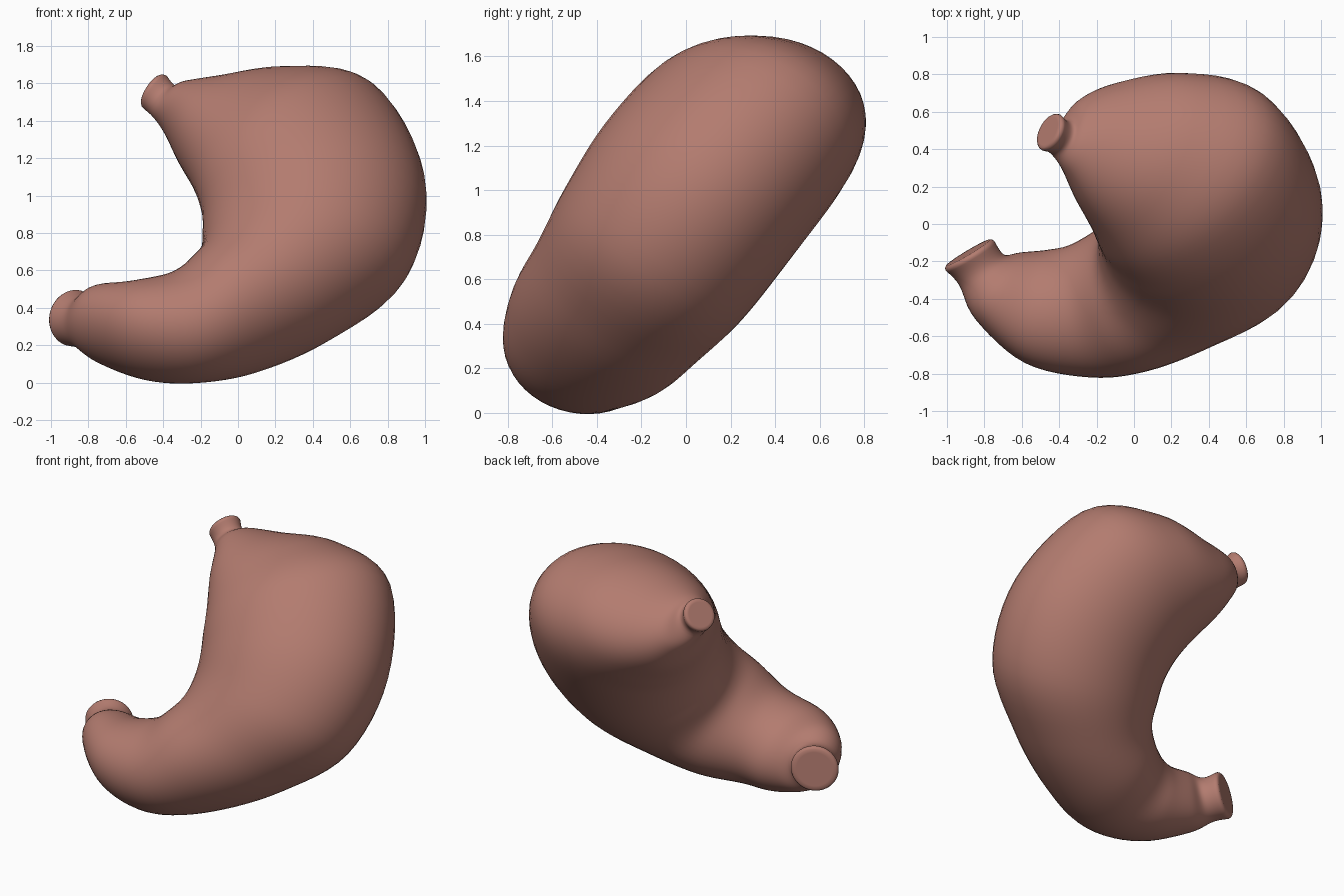
import bpy, bmesh, math
from mathutils import Vector

if "Cube" in bpy.data.objects:
    bpy.data.objects.remove(bpy.data.objects["Cube"])

SIDES, STEPS = 48, 6
# Tilted plane the organ bends in: x, slope direction, and its normal
SLOPE = Vector((0, 0.6, 0.8))
NORMAL = Vector((0, -0.8, 0.6))


def station(inner, outer, depth, tilt=0):
    """Ring as (centre, half width, half depth), from its inner and outer edge points."""
    a, b = (Vector((x, 0, 0)) + SLOPE * s + NORMAL * w for x, s, w in (inner, outer))
    half = (b - a) / 2
    forward = (Vector((half.dot(SLOPE), 0, 0)) - SLOPE * half.x).normalized()
    t = math.radians(tilt)
    return ((a + b) / 2, half, (NORMAL * math.cos(t) + forward * math.sin(t)) * depth)


# Upper neck, dome, wide body, lower arm, lower neck
body = [station(*s) for s in (
    ((-0.51, 1.45, 0.54), (-0.375, 1.62, 0.54), 0.105),
    ((-0.46, 1.40, 0.53), (-0.325, 1.56, 0.53), 0.10),
    ((-0.40, 1.32, 0.53), (-0.25, 1.59, 0.47), 0.20),
    ((-0.33, 1.13, 0.56), (-0.05, 1.62, 0.43), 0.315),
    ((-0.25, 0.93, 0.59), (0.34, 1.66, 0.43), 0.42),
    ((-0.21, 0.79, 0.60), (0.76, 1.52, 0.48), 0.495),
    ((-0.19, 0.68, 0.58), (1.00, 0.95, 0.53), 0.515),
    ((-0.19, 0.57, 0.55), (0.92, 0.39, 0.54), 0.495),
    ((-0.20, 0.45, 0.54), (0.55, 0.02, 0.55), 0.45),
    ((-0.25, 0.36, 0.52), (0.15, -0.23, 0.58), 0.415),
    ((-0.36, 0.27, 0.50), (-0.20, -0.35, 0.60), 0.345),
    ((-0.50, 0.22, 0.49), (-0.54, -0.30, 0.55), 0.315, 12),
    ((-0.64, 0.22, 0.45), (-0.81, -0.12, 0.45), 0.24, 25),
    ((-0.71, 0.21, 0.39), (-0.92, 0.015, 0.39), 0.15, 37),
    ((-0.762, 0.275, 0.343), (-0.992, 0.073, 0.343), 0.15, 39),
)]


def blend(p, q, r, s, t):
    """Smooth curve from q to r."""
    return (q * 2 + (r - p) * t + (p * 2 - q * 5 + r * 4 - s) * t ** 2
            + (q * 3 - p - r * 3 + s) * t ** 3) / 2


def rim(ring, side):
    """Rounded lip and flat end of a tube."""
    centre, u, v = ring
    out = u.cross(v).normalized() * side
    return [(centre + out * d, u * k, v * k)
            for d, k in ((0.012, 0.97), (0.02, 0.9), (0.02, 0.75))]


rings = []
last = len(body) - 1
for i in range(last):
    quad = [body[min(max(i + k, 0), last)] for k in (-1, 0, 1, 2)]
    for j in range(STEPS):
        rings.append(tuple(blend(*(q[c] for q in quad), j / STEPS) for c in range(3)))
rings.append(body[-1])
toward = body[1][0] - body[0][0]
side = -1 if body[0][1].cross(body[0][2]).dot(toward) > 0 else 1
rings = rim(body[0], side)[::-1] + rings + rim(body[-1], -side)

# Skin the rings
bm = bmesh.new()
loops = []
for centre, u, v in rings:
    angles = [2 * math.pi * k / SIDES for k in range(SIDES)]
    loops.append([bm.verts.new(centre + u * math.cos(a) + v * math.sin(a)) for a in angles])
for a, b in zip(loops, loops[1:]):
    for k in range(SIDES):
        n = (k + 1) % SIDES
        bm.faces.new((a[k], a[n], b[n], b[k]))
bm.faces.new(loops[0][::-1])
bm.faces.new(loops[-1])
bmesh.ops.recalc_face_normals(bm, faces=bm.faces)
mesh = bpy.data.meshes.new("stomach")
bm.to_mesh(mesh)
bm.free()
stomach = bpy.data.objects.new("stomach", mesh)
bpy.context.collection.objects.link(stomach)

# Flesh colour
flesh = bpy.data.materials.new("flesh_pink")
flesh.use_nodes = True
colour = (0.45, 0.2, 0.16, 1)
flesh.diffuse_color = colour
flesh.node_tree.nodes["Principled BSDF"].inputs["Base Color"].default_value = colour
mesh.materials.append(flesh)

bpy.context.view_layer.objects.active = stomach
stomach.select_set(True)
bpy.ops.object.shade_smooth_by_angle(angle=math.radians(50))
